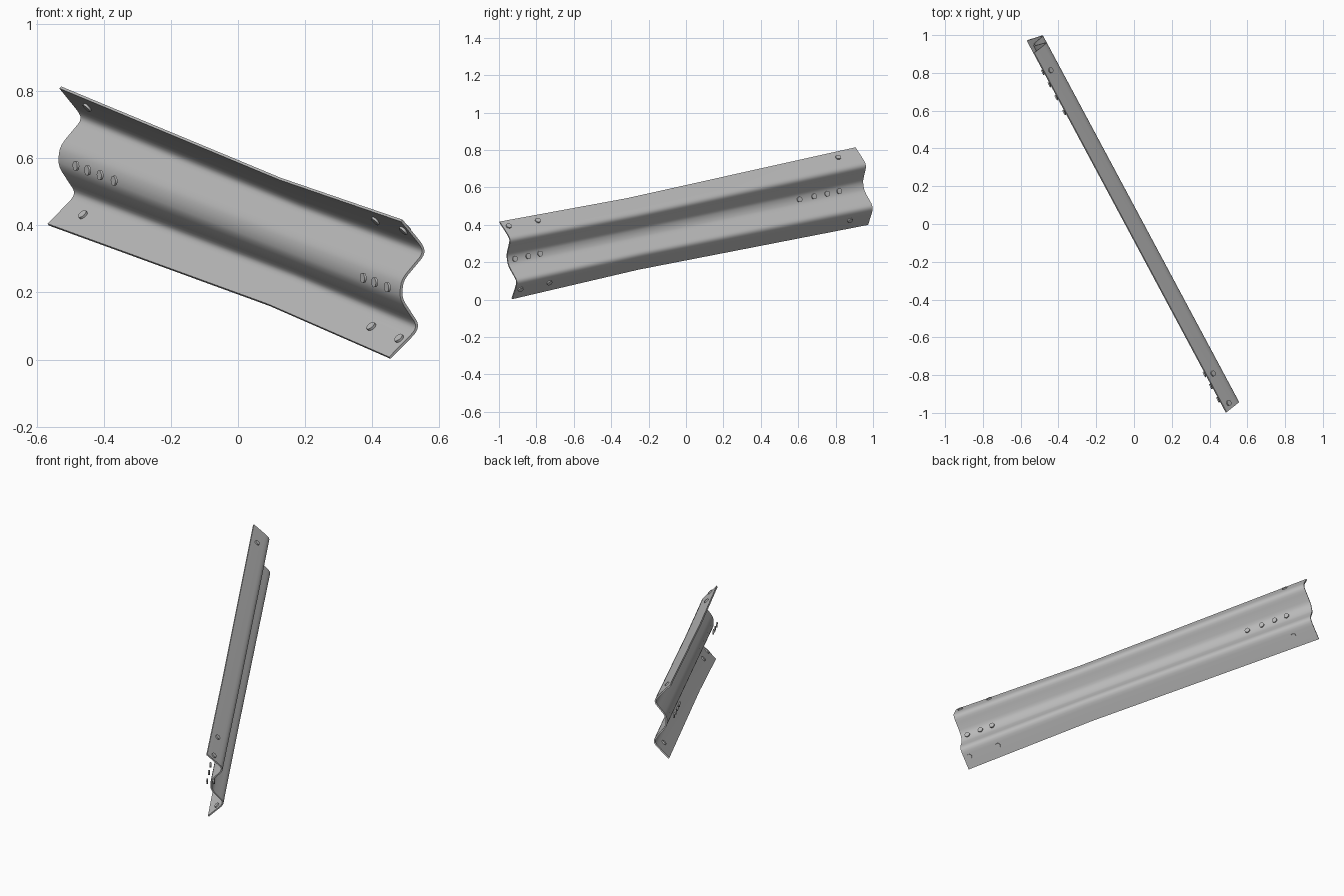
import bpy, bmesh, math
from mathutils import Vector, Matrix

cube = bpy.data.objects.get("Cube")
if cube:
    bpy.data.objects.remove(cube, do_unlink=True)

# Galvanised steel
steel = bpy.data.materials.new("galvanised_grey")
steel.use_nodes = True
GREY = (0.5, 0.5, 0.5, 1)
steel.diffuse_color = GREY
steel.node_tree.nodes["Principled BSDF"].inputs["Base Color"].default_value = GREY

# Local frame of the tilted rail: along its length, outward, and up its face
ALONG = Vector((-0.464, 0.867, 0.181)).normalized()
OUT = Vector((0.867, 0.464, 0)).normalized()
UP = OUT.cross(ALONG).normalized()
if UP.z < 0:
    UP.negate()
MID = 0.40                      # height of the centre valley
START, PINCH, END = -1.016, -0.237, 1.178

# Half of the W section: (distance from valley, outward offset)
HALF = [(0, -.021), (.018, -.020), (.032, -.015), (.046, -.006), (.082, .024),
        (.094, .034), (.104, .040), (.113, .042), (.123, .040), (.134, .033),
        (.146, .022), (.208, -.040)]
SECTION = [(-h, n) for h, n in reversed(HALF[1:])] + HALF


def place(s, n, h):
    return ALONG * s + OUT * n + UP * (MID + h)


def squeeze(s):
    """The section is slightly narrower at the pinch station."""
    t = (s - START) / (PINCH - START) if s < PINCH else (END - s) / (END - PINCH)
    return 1 - 0.08 * t


def section_at(h):
    """Outward offset and slope of the section at height h."""
    for (h0, n0), (h1, n1) in zip(SECTION, SECTION[1:]):
        if h0 <= h <= h1:
            k = (n1 - n0) / (h1 - h0)
            return n0 + k * (h - h0), k
    return 0, 0


def add_object(name, bm):
    bmesh.ops.recalc_face_normals(bm, faces=bm.faces)
    me = bpy.data.meshes.new(name)
    bm.to_mesh(me)
    bm.free()
    me.materials.append(steel)
    ob = bpy.data.objects.new(name, me)
    bpy.context.collection.objects.link(ob)
    return ob


def smooth(ob):
    for p in ob.data.polygons:
        p.use_smooth = True
    ob.data.set_sharp_from_angle(angle=math.radians(35))


# Corrugated rail sheet
bm = bmesh.new()
rows = [[bm.verts.new(place(s, n, h * squeeze(s))) for h, n in SECTION]
        for s in (START, PINCH, END)]
for a, b in zip(rows, rows[1:]):
    for i in range(len(SECTION) - 1):
        bm.faces.new((a[i], a[i + 1], b[i + 1], b[i]))
rail = add_object("rail_beam", bm)
mod = rail.modifiers.new("thickness", 'SOLIDIFY')
mod.thickness = 0.008
mod.offset = 0
bpy.context.view_layer.objects.active = rail
rail.select_set(True)
bpy.ops.object.modifier_apply(modifier=mod.name)
smooth(rail)


def bolt(name, s, h, offset, depth):
    """Round bolt disc, facing square to the sheet."""
    n, k = section_at(h)
    normal = (OUT - UP * k).normalized()
    side = normal.cross(ALONG).normalized()
    rot = Matrix((ALONG, side, normal)).transposed().to_4x4()
    centre = place(s, n, h * squeeze(s)) + normal * offset
    bm = bmesh.new()
    bmesh.ops.create_cone(bm, cap_ends=True, segments=16, radius1=0.015,
                          radius2=0.015, depth=depth,
                          matrix=Matrix.Translation(centre) @ rot)
    smooth(add_object(name, bm))


# Splice bolts along the valley, a head and a nut plate each
for i, s in enumerate((1.025, 0.95, 0.87, 0.78, -0.82, -0.893, -0.975)):
    bolt(f"valley_bolt_head_{i + 1}", s, 0, 0.012, 0.007)
    bolt(f"valley_bolt_plate_{i + 1}", s, 0, -0.026, 0.007)

# Bolts through the upper and lower flanges
for label, h in (("upper", 0.177), ("lower", -0.16)):
    for i, s in enumerate((1.048, -0.804, -0.983)):
        bolt(f"{label}_flange_bolt_{i + 1}", s, h, 0, 0.022)
